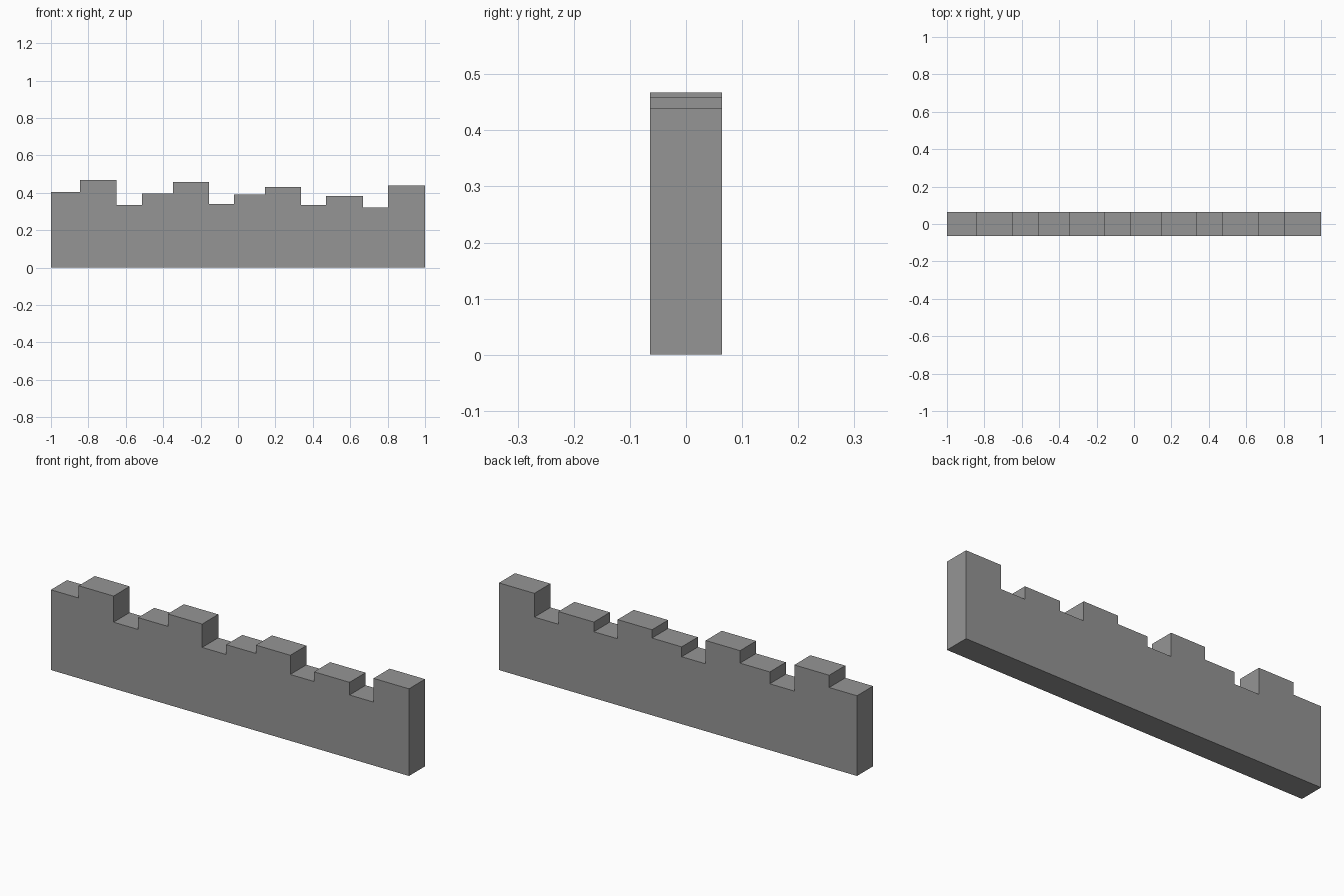
import bpy
import bmesh

cube = bpy.data.objects.get("Cube")
if cube:
    bpy.data.objects.remove(cube, do_unlink=True)

# Stone colour
stone = bpy.data.materials.new("stone_grey")
stone.use_nodes = True
colour = (0.3, 0.3, 0.3, 1)
stone.diffuse_color = colour
stone.node_tree.nodes["Principled BSDF"].inputs["Base Color"].default_value = colour

# Uneven battlements: right end and top height of each step
HALF_DEPTH = 0.064
steps = [(-0.845, 0.405), (-0.65, 0.467), (-0.513, 0.335), (-0.347, 0.395),
         (-0.155, 0.458), (-0.021, 0.34), (0.145, 0.39), (0.337, 0.432),
         (0.47, 0.335), (0.668, 0.384), (0.802, 0.32), (1, 0.44)]

# Stepped outline, starting at the bottom corners
outline = [(1, 0), (-1, 0)]
left = -1
for right, height in steps:
    outline += [(left, height), (right, height)]
    left = right

# Wall: outline extruded through its depth
bm = bmesh.new()
front = bm.faces.new([bm.verts.new((x, -HALF_DEPTH, z)) for x, z in outline])
result = bmesh.ops.extrude_face_region(bm, geom=[front], use_keep_orig=True)
back = [v for v in result["geom"] if isinstance(v, bmesh.types.BMVert)]
bmesh.ops.translate(bm, verts=back, vec=(0, 2 * HALF_DEPTH, 0))
bmesh.ops.recalc_face_normals(bm, faces=bm.faces)
mesh = bpy.data.meshes.new("battlement_wall")
bm.to_mesh(mesh)
bm.free()
mesh.materials.append(stone)
wall = bpy.data.objects.new("battlement_wall", mesh)
bpy.context.collection.objects.link(wall)
